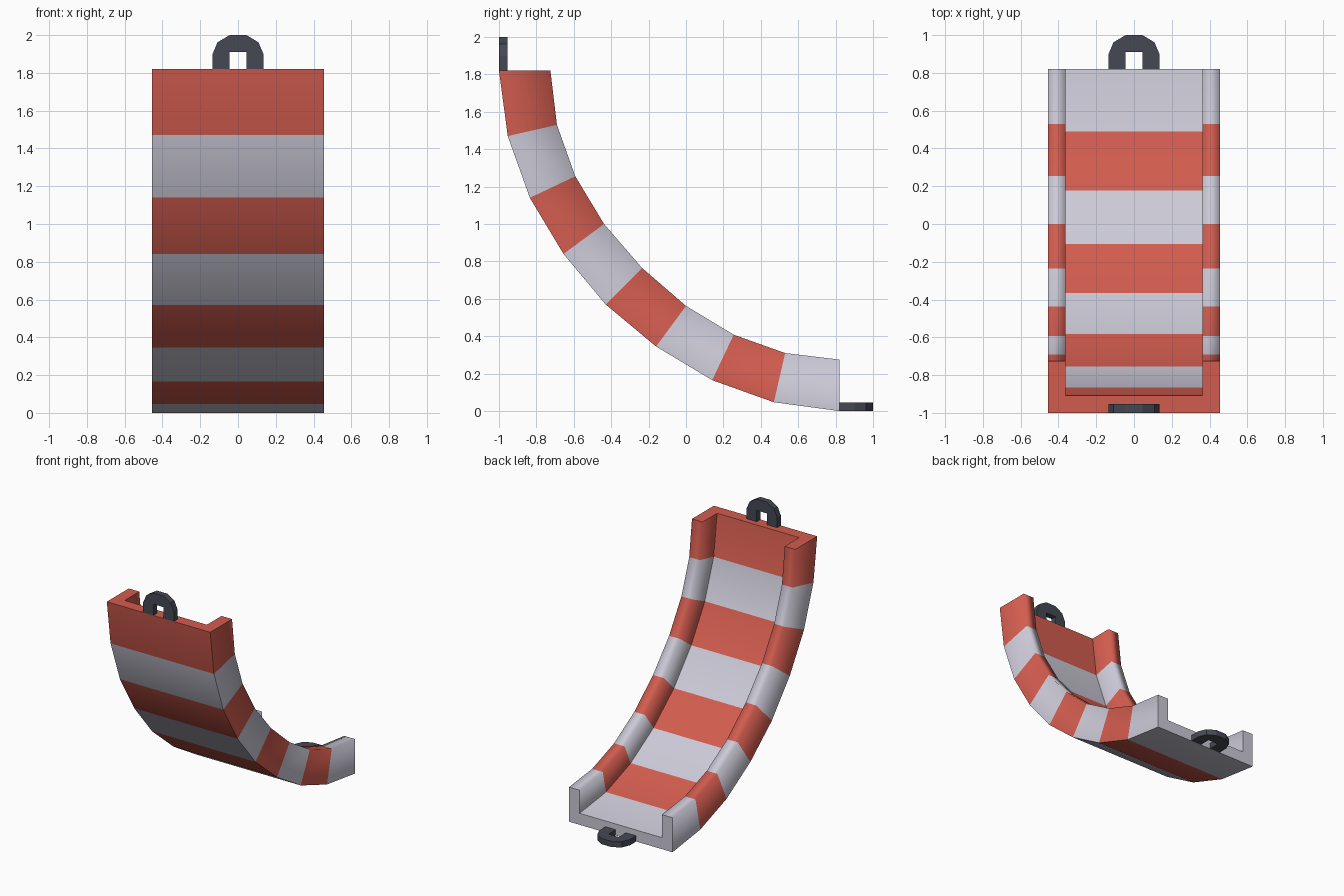
import bpy, bmesh
from mathutils import Vector

if "Cube" in bpy.data.objects:
    bpy.data.objects.remove(bpy.data.objects["Cube"])


def material(name, rgb):
    m = bpy.data.materials.new(name)
    m.diffuse_color = (*rgb, 1)
    m.use_nodes = True
    m.node_tree.nodes["Principled BSDF"].inputs["Base Color"].default_value = m.diffuse_color
    return m


RED = material("red", (0.65, 0.108, 0.078))
WHITE = material("pale grey", (0.60, 0.59, 0.68))
DARK = material("dark metal", (0.06, 0.066, 0.088))


def finish(bm, name, mats):
    bmesh.ops.recalc_face_normals(bm, faces=bm.faces)
    mesh = bpy.data.meshes.new(name)
    bm.to_mesh(mesh)
    bm.free()
    for m in mats:
        mesh.materials.append(m)
    obj = bpy.data.objects.new(name, mesh)
    bpy.context.collection.objects.link(obj)
    return obj


# Curve offsets from the bend centre; second half mirrors the first
C = 0.82
half_out = [(0, 1.82), (0.35, 1.773), (0.68, 1.655), (0.98, 1.475), (1.25, 1.25)]
half_in = [(0, 1.545), (0.29, 1.51), (0.565, 1.412), (0.82, 1.258), (1.055, 1.055)]


def full_curve(half):
    pts = half + [(v, u) for u, v in reversed(half[:-1])]
    return [Vector((C - u, C + 1 - v)) for u, v in reversed(pts)]


outer, rail = full_curve(half_out), full_curve(half_in)

# Striped U-shaped chute: (x, fraction from outer curve to rail curve)
W, WI, FLOOR = 0.455, 0.362, 1 / 3
section = [(-W, 0), (W, 0), (W, 1), (WI, 1), (WI, FLOOR), (-WI, FLOOR), (-WI, 1), (-W, 1)]
bm = bmesh.new()
rings = []
for o, r in zip(outer, rail):
    ring = []
    for x, f in section:
        p = o.lerp(r, f)
        ring.append(bm.verts.new((x, p.x, p.y)))
    rings.append(ring)
n = len(section)
for i in range(len(rings) - 1):
    a, b = rings[i], rings[i + 1]
    for j in range(n):
        k = (j + 1) % n
        face = bm.faces.new((a[j], a[k], b[k], b[j]))
        face.material_index = i % 2
        face.smooth = True
    # Sharp bottom and floor corners, rails stay soft
    for j in (0, 1, 4, 5):
        bm.edges.get((a[j], b[j])).smooth = False
# End caps as three quads each
for ring, idx in ((rings[0], 0), (rings[-1], 1)):
    for q in ((0, 1, 4, 5), (1, 2, 3, 4), (0, 5, 6, 7)):
        face = bm.faces.new([ring[j] for j in q])
        face.material_index = idx
        for e in face.edges:
            e.smooth = False
finish(bm, "slide_chute", (RED, WHITE))

# Hook loop: outer and inner half outlines (x, distance from chute end)
loop_out = [(0.135, 0), (0.135, 0.08), (0.108, 0.142), (0.045, 0.18)]
loop_in = [(0.045, 0), (0.045, 0.05), (0.045, 0.09), (0.045, 0.09)]


def hook(name, place):
    bm = bmesh.new()
    right = [(x, d) for x, d in loop_out]
    outline = right + [(-x, d) for x, d in reversed(right)]
    outline += [(-0.045, 0), (-0.045, 0.09), (0.045, 0.09), (0.045, 0)]
    face = bm.faces.new([bm.verts.new(place(x, d, 0)) for x, d in outline])
    res = bmesh.ops.extrude_face_region(bm, geom=[face])
    shift = Vector(place(0, 0, 0.046)) - Vector(place(0, 0, 0))
    verts = [g for g in res["geom"] if isinstance(g, bmesh.types.BMVert)]
    bmesh.ops.translate(bm, verts=verts, vec=shift)
    return finish(bm, name, (DARK,))


hook("top_hook", lambda x, d, t: (x, -1 + t, 1.82 + d))
hook("bottom_hook", lambda x, d, t: (x, 0.82 + d, t))
